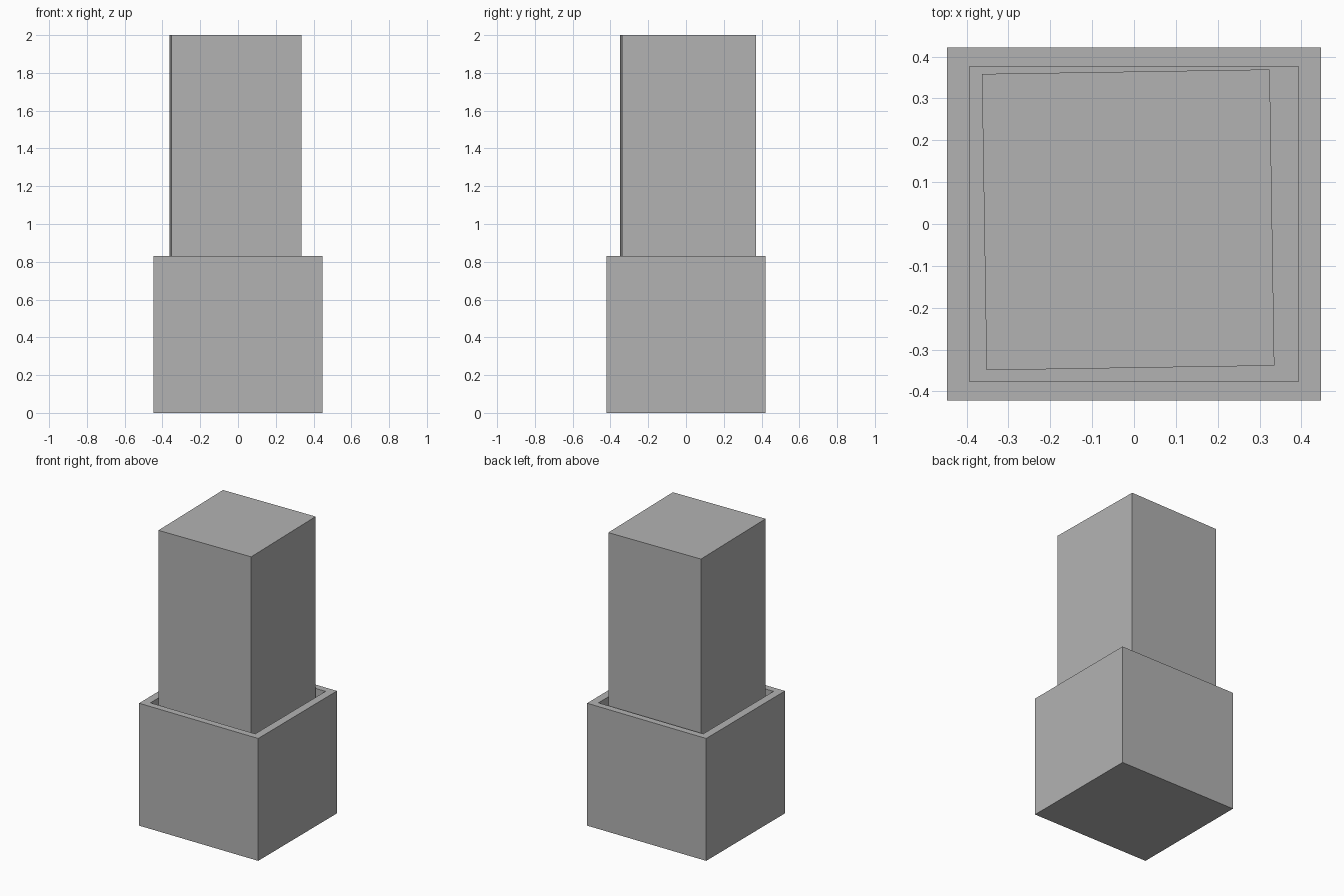
import bpy
import bmesh
from math import radians
from mathutils import Matrix

cube = bpy.data.objects.get("Cube")
if cube:
    bpy.data.objects.remove(cube, do_unlink=True)

# One plain grey for everything
GREY = (0.45, 0.45, 0.45, 1.0)
grey = bpy.data.materials.new("plain grey")
grey.use_nodes = True
grey.diffuse_color = GREY
grey.node_tree.nodes["Principled BSDF"].inputs["Base Color"].default_value = GREY


def block(name, size, centre, turn=0.0, hollow=None):
    """A box; hollow = (inner x, inner y, depth) sinks an open cavity in its top."""
    bm = bmesh.new()
    bmesh.ops.create_cube(bm, size=1.0, matrix=Matrix.Diagonal((*size, 1.0)))
    if hollow:
        inner_x, inner_y, depth = hollow
        bm.faces.ensure_lookup_table()
        top = max(bm.faces, key=lambda f: f.calc_center_median().z)
        # Rim: inset the top, then fit it to the opening
        bmesh.ops.inset_region(bm, faces=[top], thickness=0.04)
        for v in top.verts:
            v.co.x = inner_x / 2 if v.co.x > 0 else -inner_x / 2
            v.co.y = inner_y / 2 if v.co.y > 0 else -inner_y / 2
        # Cavity: push the opening down to the floor
        floor = bmesh.ops.extrude_discrete_faces(bm, faces=[top])["faces"][0]
        bmesh.ops.translate(bm, verts=list(floor.verts), vec=(0, 0, -depth))
    bmesh.ops.recalc_face_normals(bm, faces=bm.faces)
    mesh = bpy.data.meshes.new(name)
    bm.to_mesh(mesh)
    bm.free()
    mesh.materials.append(grey)
    obj = bpy.data.objects.new(name, mesh)
    obj.location = centre
    obj.rotation_euler.z = turn
    bpy.context.collection.objects.link(obj)
    return obj


BASE_H, FLOOR, TOP = 0.83, 0.05, 2.0

# Open box with a thin rim
block("open_box", (0.894, 0.844, BASE_H), (0, 0, BASE_H / 2),
      hollow=(0.786, 0.754, BASE_H - FLOOR))

# Tall block standing slightly askew on the box floor
block("inner_block", (0.688, 0.708, TOP - FLOOR),
      (-0.014, 0.01, (TOP + FLOOR) / 2), turn=radians(0.9))
